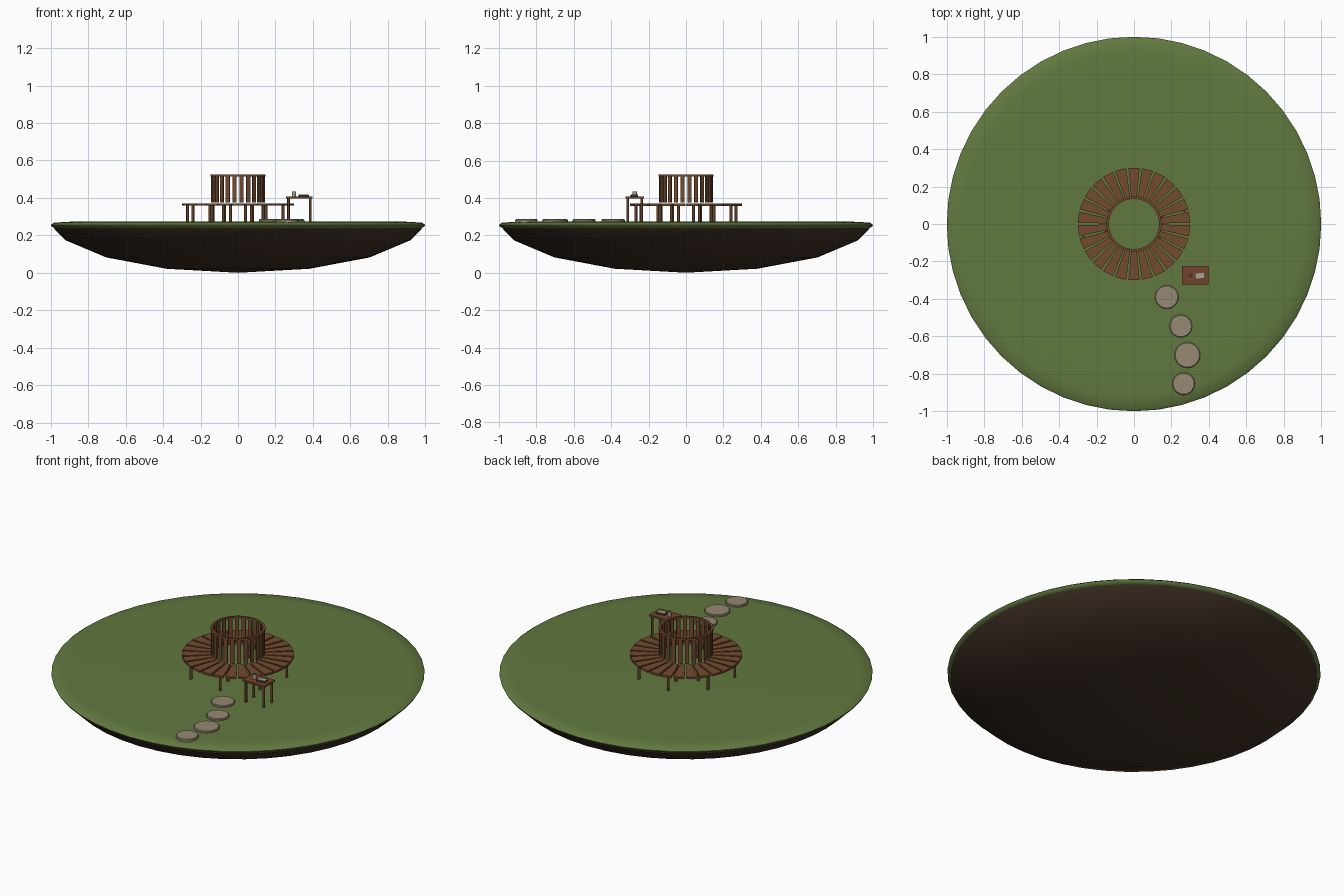
import bpy, bmesh, math
from mathutils import Matrix, Vector

cube = bpy.data.objects.get("Cube")
if cube:
    bpy.data.objects.remove(cube)


def material(name, rgb):
    m = bpy.data.materials.new(name)
    m.use_nodes = True
    m.diffuse_color = (*rgb, 1)
    bsdf = m.node_tree.nodes["Principled BSDF"]
    bsdf.inputs["Base Color"].default_value = (*rgb, 1)
    bsdf.inputs["Roughness"].default_value = 0.9
    return m


GRASS = material("grass green", (0.12, 0.19, 0.05))
SOIL = material("dark soil", (0.055, 0.032, 0.02))
WOOD = material("plank wood", (0.17, 0.07, 0.028))
DARK = material("dark wood", (0.12, 0.053, 0.024))
TABLE = material("red brown wood", (0.17, 0.06, 0.025))
STONE = material("path stone", (0.31, 0.25, 0.175))
CREAM = material("cream", (0.4, 0.35, 0.27))
COVER = material("book cover", (0.05, 0.035, 0.03))
TEA = material("tea", (0.06, 0.03, 0.015))


def finish(name, bm, mat, smooth=None):
    bmesh.ops.recalc_face_normals(bm, faces=bm.faces[:])
    mesh = bpy.data.meshes.new(name)
    bm.to_mesh(mesh)
    bm.free()
    mesh.materials.append(mat)
    ob = bpy.data.objects.new(name, mesh)
    bpy.context.scene.collection.objects.link(ob)
    if smooth:
        bpy.ops.object.select_all(action='DESELECT')
        ob.select_set(True)
        bpy.context.view_layer.objects.active = ob
        bpy.ops.object.shade_smooth_by_angle(angle=math.radians(smooth))
    return ob


def lathe(name, profile, mat, sides, closed=False, smooth=35):
    """Spin a profile of (radius, height) points around z."""
    bm = bmesh.new()
    vs = [bm.verts.new((r, 0, z)) for r, z in profile]
    pairs = list(zip(vs, vs[1:])) + ([(vs[-1], vs[0])] if closed else [])
    edges = [bm.edges.new(p) for p in pairs]
    bmesh.ops.spin(bm, geom=vs + edges, cent=(0, 0, 0), axis=(0, 0, 1),
                   angle=math.tau, steps=sides)
    bmesh.ops.remove_doubles(bm, verts=bm.verts[:], dist=1e-5)
    return finish(name, bm, mat, smooth)


def add_box(bm, center, size, turn=0):
    m = Matrix.Translation(center) @ Matrix.Rotation(turn, 4, 'Z') @ Matrix.Diagonal((*size, 1))
    return bmesh.ops.create_cube(bm, size=1, matrix=m)["verts"]


def add_post(bm, x, y, z0, z1, r, sides=8):
    bmesh.ops.create_cone(bm, cap_ends=True, segments=sides, radius1=r, radius2=r,
                          depth=z1 - z0, matrix=Matrix.Translation((x, y, (z0 + z1) / 2)))


def polar(r, a):
    return r * math.cos(a), r * math.sin(a)


TOP = 0.275

# Island: rounded soil bowl with a grass cap
bowl = [(math.sin(a) * 0.995, 0.28 * (1 - math.cos(a)))
        for a in (math.radians(d) for d in (0, 22.5, 45, 67.5, 81))]
lathe("soil_base", bowl, SOIL, 48)
lathe("grass_cap", [(0, 0.237), (0.975, 0.237), (0.995, 0.246), (1, 0.256), (0.985, 0.267),
                    (0.92, 0.272), (0.8, TOP), (0, TOP)], GRASS, 48, smooth=50)

# Round bench seat: tapered radial planks
bm = bmesh.new()
PLANKS = 26
for i in range(PLANKS):
    verts = add_box(bm, (0.22, 0, 0.364), (0.158, 1, 0.012))
    for v in verts:
        v.co.y *= 0.06 if v.co.x > 0.22 else 0.028
    bmesh.ops.rotate(bm, verts=verts, cent=(0, 0, 0),
                     matrix=Matrix.Rotation((i + 0.5) * math.tau / PLANKS, 3, 'Z'))
finish("seat_planks", bm, WOOD)

# Bench legs: an outer and an inner ring of posts
bm = bmesh.new()
for i in range(8):
    a = math.radians(15 + 45 * i)
    for r in (0.278, 0.155):
        add_post(bm, *polar(r, a), TOP - 0.003, 0.36, 0.008)
finish("bench_legs", bm, DARK, 50)

# Backrest: upright slats under a top rail
bm = bmesh.new()
for i in range(24):
    a = (i + 0.5) * math.tau / 24
    add_box(bm, (*polar(0.14, a), 0.446), (0.009, 0.022, 0.142), a)
finish("back_slats", bm, WOOD)
lathe("back_rail", [(0.134, 0.514), (0.147, 0.514), (0.147, 0.525), (0.134, 0.525)],
      WOOD, 48, closed=True)

# Side table
TX, TY = 0.328, -0.274
bm = bmesh.new()
add_box(bm, (TX, TY, 0.402), (0.142, 0.098, 0.01))
finish("table_top", bm, TABLE)
bm = bmesh.new()
for sx in (-1, 1):
    for sy in (-1, 1):
        add_post(bm, TX + sx * 0.058, TY + sy * 0.037, TOP - 0.003, 0.398, 0.007)
finish("table_legs", bm, DARK, 50)

# Mug with its drink
bm = bmesh.new()
add_post(bm, 0.3, TY, 0.407, 0.434, 0.011, 16)
finish("mug", bm, CREAM, 40)
bm = bmesh.new()
add_post(bm, 0.3, TY, 0.434, 0.4345, 0.008, 16)
finish("mug_drink", bm, TEA)

# Book with a pale sheet on top
bm = bmesh.new()
add_box(bm, (0.352, TY - 0.002, 0.411), (0.052, 0.034, 0.008), 0.15)
finish("book", bm, COVER)
bm = bmesh.new()
add_box(bm, (0.352, TY - 0.002, 0.416), (0.047, 0.03, 0.003), 0.15)
finish("book_page", bm, CREAM)

# Stepping stones
for i, (x, y, r) in enumerate([(0.175, -0.39, 0.063), (0.25, -0.545, 0.061),
                               (0.285, -0.70, 0.069), (0.265, -0.853, 0.06)]):
    ob = lathe(f"stepping_stone_{i + 1}", [(0, 0.268), (r, 0.268), (r, 0.282),
                                           (r * 0.94, 0.286), (0, 0.286)], STONE, 20)
    ob.location = Vector((x, y, 0))
